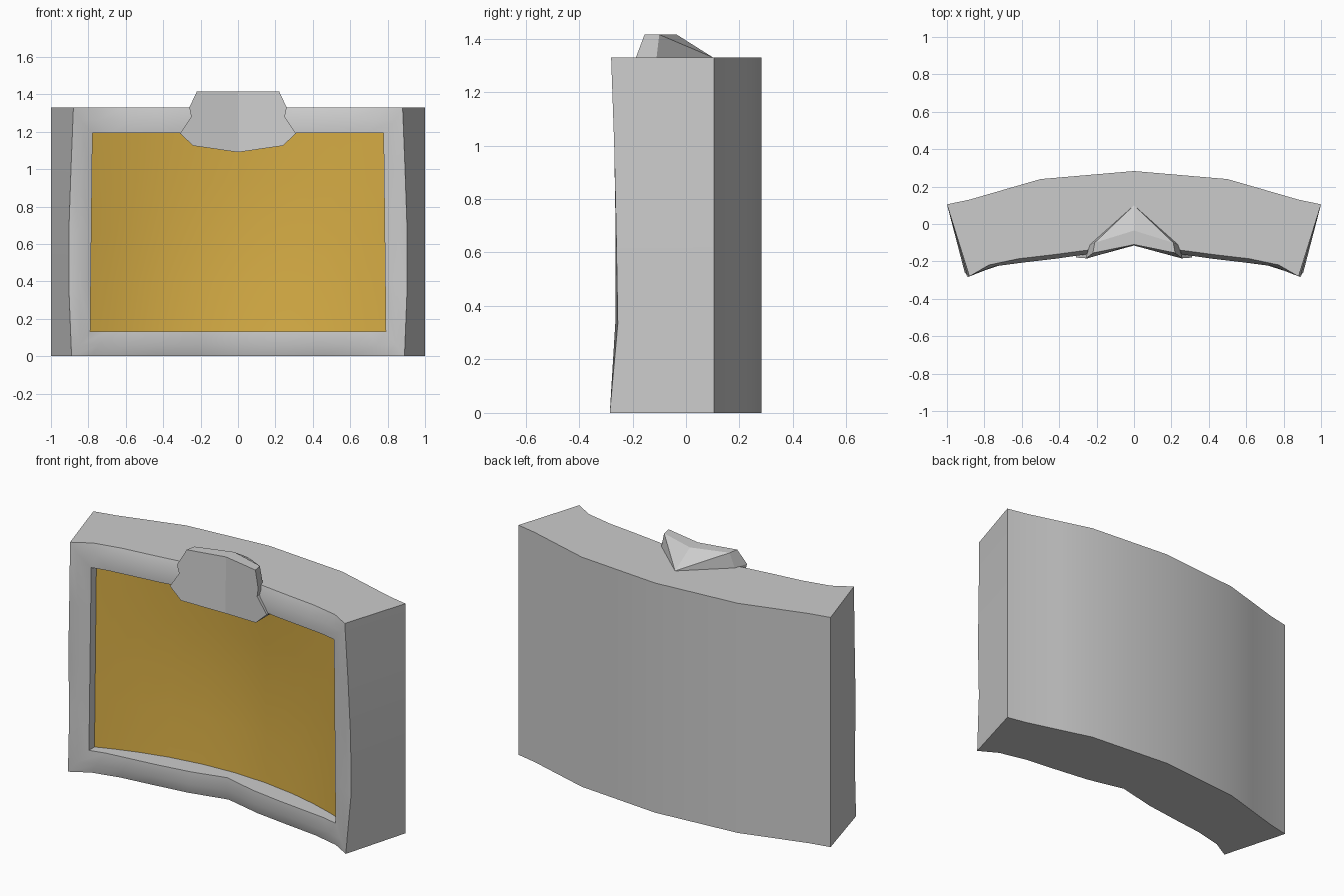
import bpy, math

if "Cube" in bpy.data.objects:
    bpy.data.objects.remove(bpy.data.objects["Cube"])

def lerp(table, x):
    # piecewise-linear lookup, symmetric in x
    x = abs(x)
    for (a, p), (b, q) in zip(table, table[1:]):
        if x <= b:
            return p + (q - p) * max(0, x - a) / (b - a)
    return table[-1][1]

def make(name, verts, faces, smooth=None):
    me = bpy.data.meshes.new(name)
    me.from_pydata(verts, [], faces)
    me.validate()
    ob = bpy.data.objects.new(name, me)
    bpy.context.collection.objects.link(ob)
    bpy.context.view_layer.objects.active = ob
    ob.select_set(True)
    bpy.ops.object.mode_set(mode='EDIT')
    bpy.ops.mesh.select_all(action='SELECT')
    bpy.ops.mesh.normals_make_consistent(inside=False)
    bpy.ops.object.mode_set(mode='OBJECT')
    if smooth:
        bpy.ops.object.shade_smooth_by_angle(angle=math.radians(smooth))
    ob.select_set(False)
    return ob

H = 1.33
BACK = [(0, .283), (.5, .24), (.88, .13), (1, .105)]
EDGE = [(0, -.085), (.25, -.143), (.74, -.2), (.88, -.277)]
BULGE = [(0, -.102), (.25, -.166), (.73, -.222), (.79, -.24), (.85, -.265)]
SIDE_X = [(0, .89), (.33, .903), (.65, .905), (1.0, .893), (H, .88)]
SIDE_Y = [(0, -.285), (.33, -.255), (.9, -.265), (H, -.28)]
U = [-1, -.88, -.7, -.5, -.25, 0, .25, .5, .7, .88, 1]
V = [0, .25, .5, .75, 1]
NU, NV = len(U) - 1, len(V) - 1

# grid coordinates running once round the rectangular border
BORDER = [(u, 0) for u in U] + [(1, v) for v in V[1:]]
BORDER += [(u, 1) for u in U[-2::-1]] + [(-1, v) for v in V[-2:0:-1]]
N = len(BORDER)

def back(u, v):
    return (u, lerp(BACK, u), v * H)

def outer(u, v):
    z = v * H
    x = u * lerp(SIDE_X, z)
    return (x, lerp(SIDE_Y, z) if abs(u) == 1 else lerp(EDGE, x), z)

def crest(u, v):
    x = u * .845
    return (x, lerp(BULGE, x), .06 + v * 1.205)

def opening(u, v):
    x = u * (.79 - .012 * v)
    return (x, lerp(BULGE, x) + .004, .132 + v * 1.06)

def panel(u, v):
    x, y, z = opening(u, v)
    bowl = (1 - (2 * v - 1) ** 2) * (1 - u * u)
    return (x, -.025 - .16 * u * u + .025 * bowl, z)

# curved casing with a rounded, recessed bezel
verts, faces = [], []
rings = [back, outer, crest, opening, panel]
for f in rings:
    verts += [f(u, v) for u, v in BORDER]
for r in range(len(rings) - 1):
    for i in range(N):
        j = (i + 1) % N
        faces.append((r * N + i, r * N + j, (r + 1) * N + j, (r + 1) * N + i))
top0 = NU + NV  # border index of the top right corner
for i in range(1, NU - 1):
    faces.append((i, i + 1, top0 + NU - i - 1, top0 + NU - i))
left = [0, 1, top0 + NU - 1] + list(range(top0 + NU, N))
right = list(range(NU - 1, top0 + 2))
faces += [left, right]
make("casing", verts, faces, 35)

# concave screen
sv = [panel(u, v) for v in V for u in U]
W = NU + 1
sf = [(j * W + i, j * W + i + 1, (j + 1) * W + i + 1, (j + 1) * W + i)
      for j in range(NV) for i in range(NU)]
screen = make("screen", sv, sf, 40)
if screen.data.polygons[0].normal.y > 0:
    screen.data.flip_normals()
gold = bpy.data.materials.new("gold")
gold.diffuse_color = (.68, .42, .06, 1)
gold.use_nodes = True
gold.node_tree.nodes["Principled BSDF"].inputs["Base Color"].default_value = gold.diffuse_color
screen.data.materials.append(gold)

# faceted badge block over the top edge: right half, mirrored
front = [(0, -.11, 1.415), (.22, -.155, 1.415), (.26, -.187, 1.33), (.25, -.182, 1.28),
         (.31, -.18, 1.19), (.24, -.18, 1.125), (0, -.115, 1.09)]
rear = [(0, -.035, 1.415), (.21, -.1, 1.415), (.235, -.11, 1.33), (.24, -.1, 1.28),
        (.3, -.07, 1.19), (.24, -.05, 1.125), (0, 0, 1.09)]
n = len(front)
bf = [tuple(range(n))]
bf += [(i, i + 1, n + i + 1, n + i) for i in range(n - 1)]
apex = 2 * n
bf += [(n + i, n + i + 1, apex) for i in range(n - 1)]
full = front + rear + [(0, .1, 1.33)]
both = full + [(-x, y, z) for x, y, z in full]
m = len(full)
bf += [tuple(i + m for i in reversed(f)) for f in bf]
block = make("top_block", both, bf)
weld = block.modifiers.new("weld", 'WELD')
weld.merge_threshold = .0005
